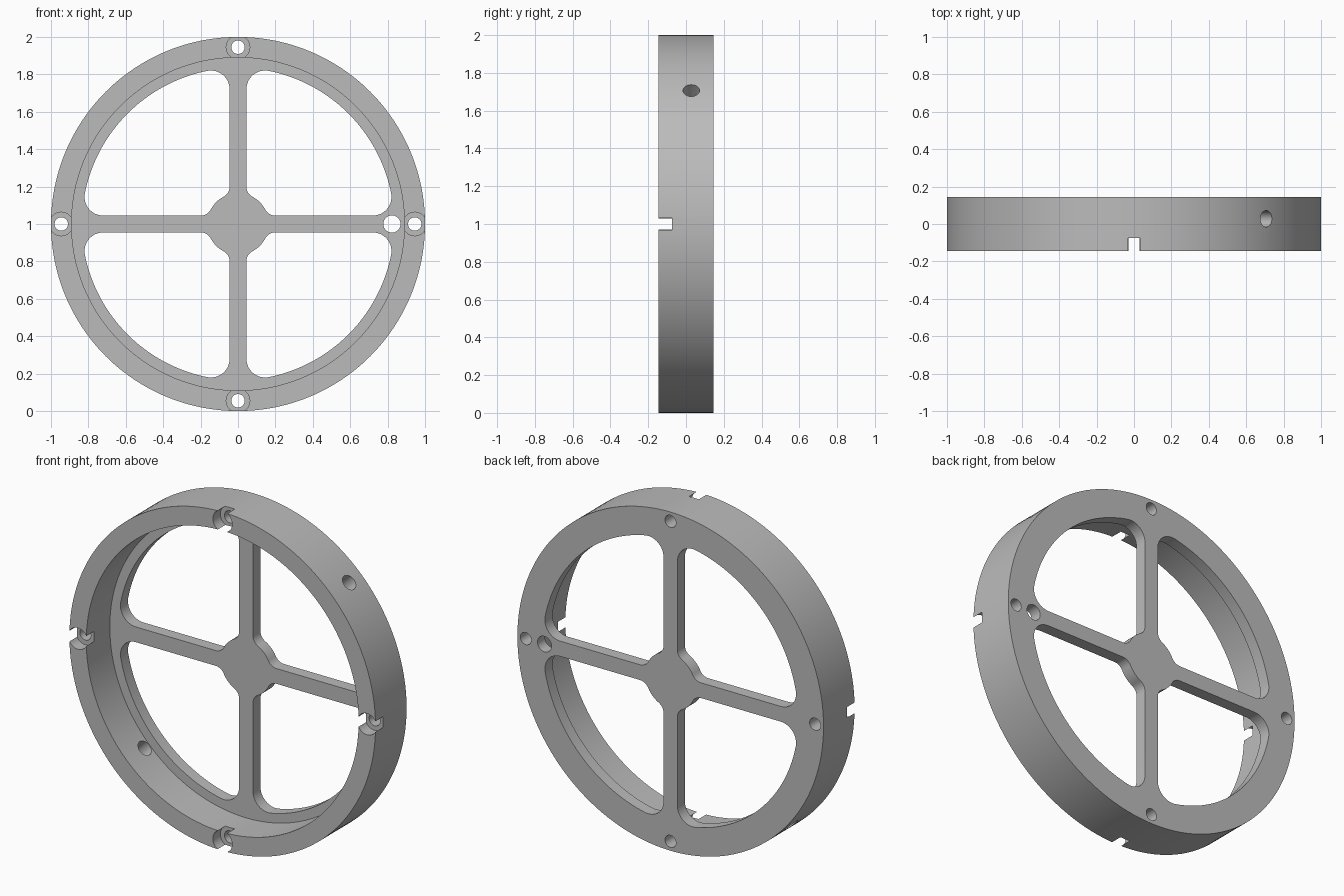
import bpy, bmesh
from math import sin, cos, pi, atan2, sqrt

cube = bpy.data.objects.get("Cube")
if cube:
    bpy.data.objects.remove(cube, do_unlink=True)

FRONT, BACK, WEB = -0.145, 0.145, 0.075   # y of the faces; WEB = front of spokes
CENTRE_Z = 1.0

metal = bpy.data.materials.new("grey_metal")
metal.use_nodes = True
grey = (0.5, 0.5, 0.5, 1)
metal.diffuse_color = grey
metal.node_tree.nodes["Principled BSDF"].inputs["Base Color"].default_value = grey


def arc(cx, cy, r, a0, a1, n):
    return [(cx + r * cos(a0 + (a1 - a0) * i / n),
             cy + r * sin(a0 + (a1 - a0) * i / n)) for i in range(n + 1)]


def disc(cx, cy, r, n):
    return arc(cx, cy, r, 0, 2 * pi, n)[:-1]


def prism(name, points, y0, y1):
    """Extrude an outline in the wheel plane from y0 to y1."""
    bm = bmesh.new()
    face = bm.faces.new([bm.verts.new((x, y0, CENTRE_Z + z)) for x, z in points])
    out = bmesh.ops.extrude_face_region(bm, geom=[face])["geom"]
    moved = [v for v in out if isinstance(v, bmesh.types.BMVert)]
    bmesh.ops.translate(bm, verts=moved, vec=(0, y1 - y0, 0))
    bmesh.ops.recalc_face_normals(bm, faces=bm.faces)
    mesh = bpy.data.meshes.new(name)
    bm.to_mesh(mesh)
    bm.free()
    obj = bpy.data.objects.new(name, mesh)
    bpy.context.collection.objects.link(obj)
    return obj


def window_outline():
    """Opening between two spokes, filleted at the hub and at the rim."""
    half, rim, fillet, hub, neck = 0.045, 0.835, 0.1, 0.165, 0.06
    nx, nz = half + neck, sqrt((hub + neck) ** 2 - (half + neck) ** 2)
    cx, cz = half + fillet, sqrt((rim - fillet) ** 2 - (half + fillet) ** 2)
    a_neck, a_rim = atan2(nz, nx), atan2(cz, cx)
    pts = arc(0, 0, hub, pi / 4, a_neck, 6)
    pts += arc(nx, nz, neck, a_neck + pi, pi, 8)[1:]
    pts += arc(cx, cz, fillet, pi, a_rim, 14)
    pts += arc(0, 0, rim, a_rim, pi / 4, 20)[1:]
    return pts + [(z, x) for x, z in reversed(pts[1:-1])]


def turn(points, k):
    for _ in range(k):
        points = [(-z, x) for x, z in points]
    return points


# Solid drum
wheel = prism("spoked_ring", disc(0, 0, 1, 192), FRONT, BACK)
wheel.data.materials.append(metal)

# Front recess, then windows, counterbores and screw holes in each quarter
cutters = [prism("recess_cutter", disc(0, 0, 0.89, 192), FRONT - 0.1, WEB)]
for k in range(4):
    cutters += [
        prism("window_cutter", turn(window_outline(), k), -0.3, 0.3),
        prism("counterbore_cutter", turn(disc(0.945, 0, 0.063, 48), k), -0.3, -0.075),
        prism("screw_hole_cutter", turn(disc(0.945, 0, 0.036, 32), k), -0.3, 0.3)]

# Extra hole at the end of one spoke
cutters.append(prism("spoke_hole_cutter", disc(0.823, 0, 0.046, 40), -0.3, 0.3))

# Cross hole through the rim on the diagonal
bpy.ops.mesh.primitive_cylinder_add(vertices=40, radius=0.044, depth=2.4,
                                    location=(0, 0.028, CENTRE_Z),
                                    rotation=(0, pi / 4, 0))
cutters.append(bpy.context.object)

bpy.ops.object.select_all(action="DESELECT")
bpy.context.view_layer.objects.active = wheel
wheel.select_set(True)
for cutter in cutters:
    cutter.hide_render = True
    mod = wheel.modifiers.new("cut", "BOOLEAN")
    mod.operation = "DIFFERENCE"
    mod.solver = "EXACT"
    mod.object = cutter
    bpy.ops.object.modifier_apply(modifier=mod.name)
    bpy.data.objects.remove(cutter, do_unlink=True)

bpy.ops.object.shade_smooth_by_angle(angle=pi / 6)
